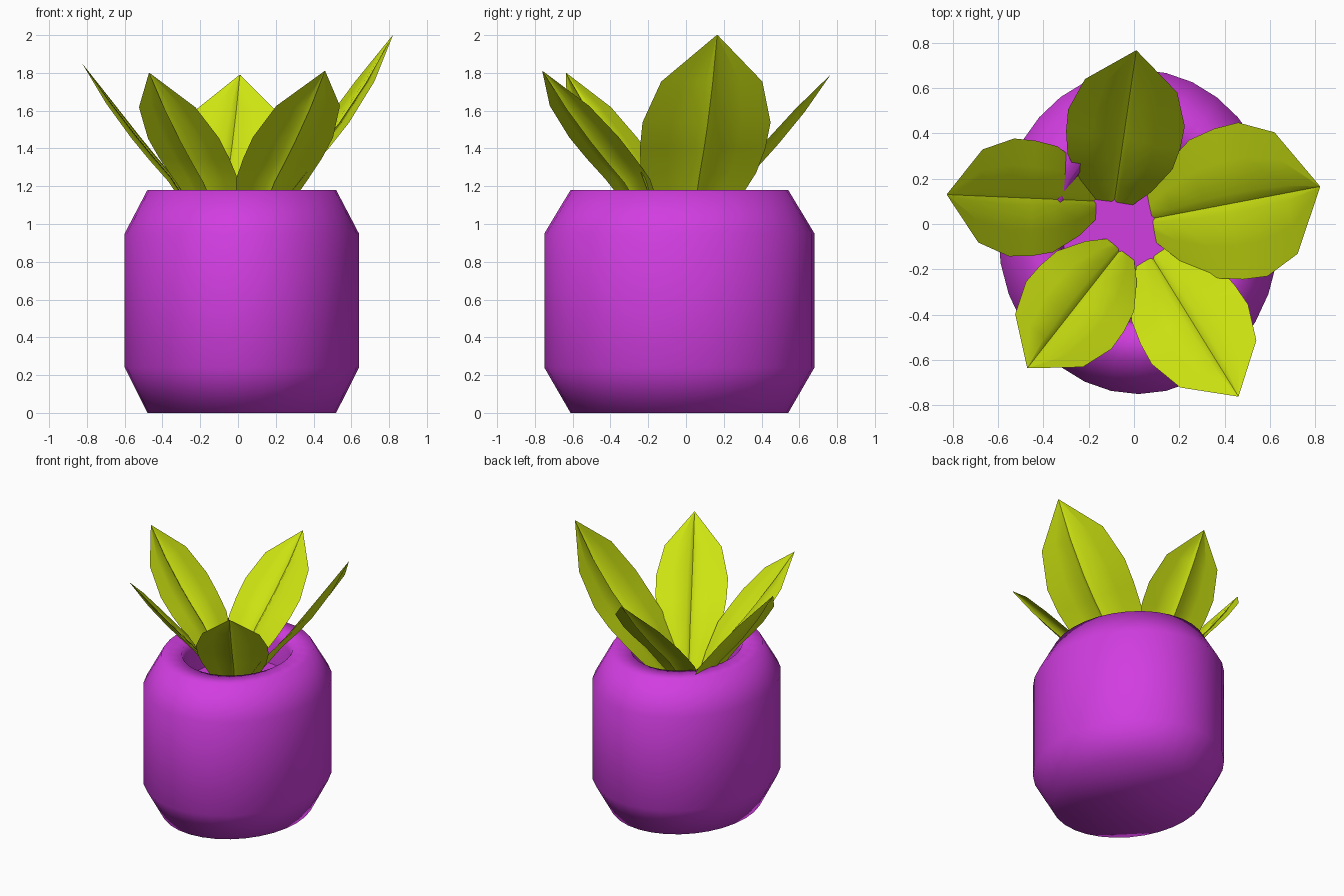
import bpy, math
from mathutils import Vector

if "Cube" in bpy.data.objects:
    bpy.data.objects.remove(bpy.data.objects["Cube"])


def material(name, color):
    m = bpy.data.materials.new(name)
    m.diffuse_color = color
    m.use_nodes = True
    m.node_tree.nodes["Principled BSDF"].inputs["Base Color"].default_value = m.diffuse_color
    return m


PURPLE = material("purple_glaze", (0.64, 0.047, 0.75, 1))
GREEN = material("lime_leaf", (0.63, 0.80, 0.006, 1))


def make_object(name, verts, faces, mat, angle):
    mesh = bpy.data.meshes.new(name)
    mesh.from_pydata(verts, [], faces)
    mesh.update()
    ob = bpy.data.objects.new(name, mesh)
    bpy.context.collection.objects.link(ob)
    mesh.materials.append(mat)
    bpy.ops.object.select_all(action='DESELECT')
    ob.select_set(True)
    bpy.context.view_layer.objects.active = ob
    bpy.ops.object.shade_smooth_by_angle(angle=math.radians(angle))
    return ob


# Oval pot: lathed profile (radius factor, height), ending in the soil floor
CX, CY, RX, RY, SIDES = 0.02, -0.035, 0.62, 0.715, 32
profile = [(0.806, 0), (1, 0.24), (1, 0.95), (0.806, 1.18),
           (0.59, 1.18), (0.56, 1.12), (0.54, 0.94)]
verts, faces = [], []
for r, z in profile:
    for i in range(SIDES):
        a = 2 * math.pi * i / SIDES
        verts.append((CX + RX * r * math.cos(a), CY + RY * r * math.sin(a), z))
for j in range(len(profile) - 1):
    for i in range(SIDES):
        k = (i + 1) % SIDES
        a, b = j * SIDES, (j + 1) * SIDES
        faces.append((a + i, a + k, b + k, b + i))
faces.append(tuple(reversed(range(SIDES))))
last = (len(profile) - 1) * SIDES
faces.append(tuple(range(last, last + SIDES)))
make_object("pot", verts, faces, PURPLE, 80)

# Leaf outline (position along leaf, width factor) and cross-section with a narrow midrib groove
OUTLINE = [(0, 0.25), (0.12, 0.6), (0.28, 0.9), (0.42, 0.98),
           (0.56, 1), (0.77, 0.79), (1, 0.008)]
SECTION = [(-1, 0.004), (-0.55, 0.004), (-0.12, 0), (0, -0.028),
           (0.12, 0), (0.55, 0.004), (1, 0.004)]


def leaf(name, base, tip, half_width, sag):
    base, tip = Vector(base), Vector(tip)
    axis = (tip - base).normalized()
    side = axis.cross(Vector((0, 0, 1))).normalized()
    up = side.cross(axis).normalized()
    n = len(SECTION)
    verts, faces = [], []
    for t, w in OUTLINE:
        centre = base.lerp(tip, t) - up * sag * math.sin(math.pi * t)
        centre.z -= 0.11 * max(0, 1 - t / 0.25)  # steeper foot
        for u, h in SECTION:
            verts.append(centre + side * u * w * half_width + up * h * w)
    for j in range(len(OUTLINE) - 1):
        for i in range(n - 1):
            a = j * n + i
            faces.append((a, a + 1, a + n + 1, a + n))
    make_object(name, verts, faces, GREEN, 60)


# Rosette of five leaves
leaf("leaf_back", (-0.09, 0.08, 1.02), (0.01, 0.765, 1.79), 0.26, 0.01)
leaf("leaf_right", (0.06, 0.02, 1.02), (0.82, 0.165, 2.0), 0.345, 0.055)
leaf("leaf_front_right", (0.07, -0.13, 1.02), (0.46, -0.76, 1.81), 0.25, 0.01)
leaf("leaf_front_left", (-0.05, -0.10, 1.02), (-0.47, -0.635, 1.80), 0.24, 0.01)
leaf("leaf_left", (-0.15, 0.10, 1.02), (-0.825, 0.13, 1.85), 0.26, 0.02)
